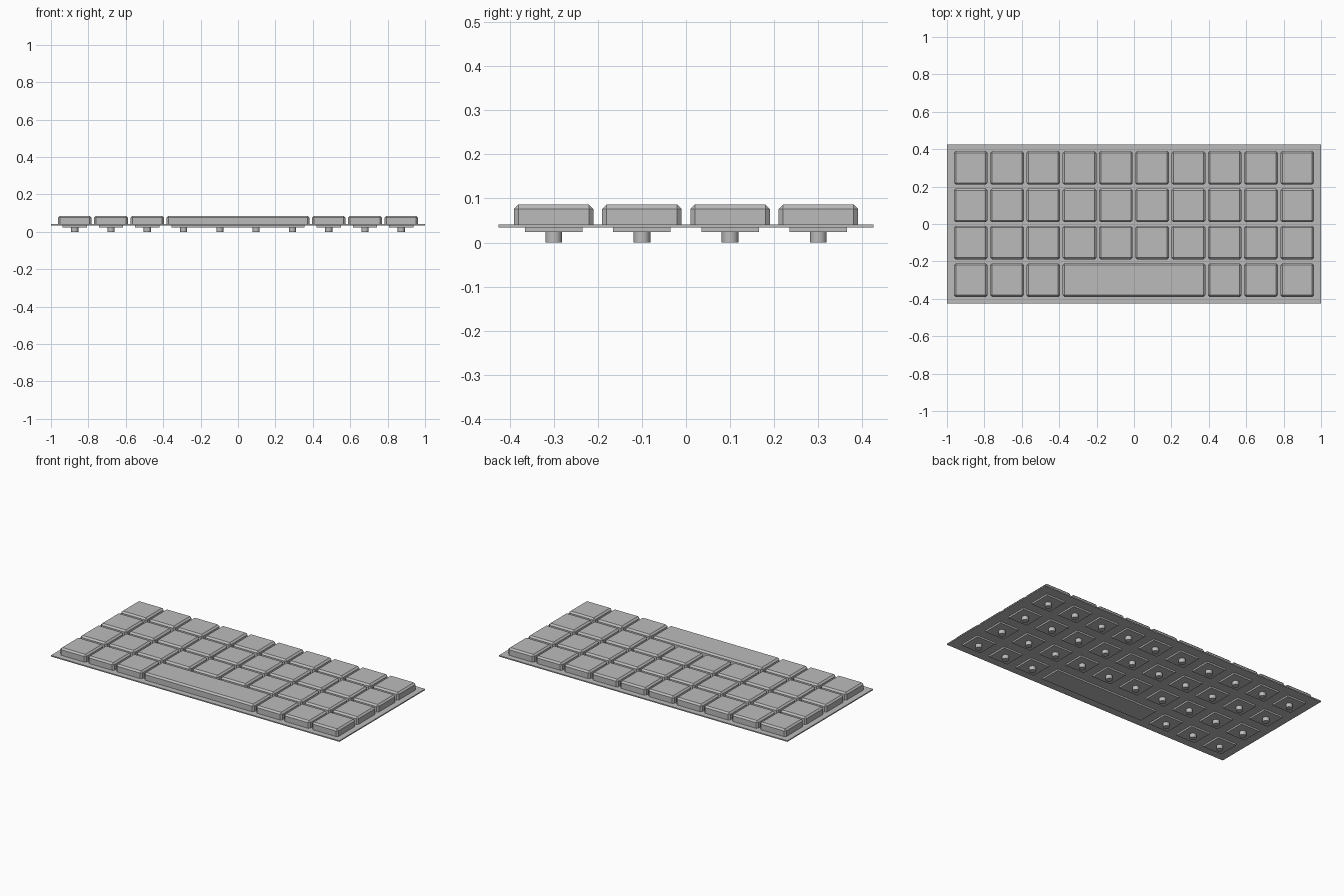
import bpy, bmesh
from mathutils import Matrix, Vector

cube = bpy.data.objects.get("Cube")
if cube:
    bpy.data.objects.remove(cube, do_unlink=True)

rubber = bpy.data.materials.new("grey_rubber")
rubber.use_nodes = True
GREY = (0.5, 0.5, 0.5, 1)
rubber.diffuse_color = GREY
rubber.node_tree.nodes["Principled BSDF"].inputs["Base Color"].default_value = GREY

PITCH_X, PITCH_Y = 0.194, 0.2
KEY, PAD, CHAMFER = 0.18, 0.13, 0.01
Z_PAD, Z_SHEET, Z_KEY, Z_TOP = 0.024, 0.034, 0.041, 0.086


def finish(name, bm):
    mesh = bpy.data.meshes.new(name)
    bm.to_mesh(mesh)
    bm.free()
    mesh.materials.append(rubber)
    obj = bpy.data.objects.new(name, mesh)
    bpy.context.collection.objects.link(obj)
    return obj


def block(name, x, y, width, depth, z0, z1, chamfer=0):
    """Box between two heights, optionally chamfered on all but the bottom edges."""
    bm = bmesh.new()
    bmesh.ops.create_cube(bm, size=1)
    bmesh.ops.scale(bm, vec=(width, depth, z1 - z0), verts=bm.verts)
    bmesh.ops.translate(bm, vec=(x, y, (z0 + z1) / 2), verts=bm.verts)
    if chamfer:
        edges = [e for e in bm.edges if max(v.co.z for v in e.verts) > z1 - 1e-4]
        bmesh.ops.bevel(bm, geom=edges, offset=chamfer, segments=1,
                        profile=0.5, affect='EDGES')
    return finish(name, bm)


def post(name, x, y):
    """Round contact post under a key."""
    bm = bmesh.new()
    bmesh.ops.create_cone(bm, cap_ends=True, segments=24, radius1=0.019,
                          radius2=0.019, depth=Z_PAD,
                          matrix=Matrix.Translation(Vector((x, y, Z_PAD / 2))))
    for face in bm.faces:
        face.smooth = len(face.verts) == 4
    for edge in bm.edges:
        edge.smooth = all(f.smooth for f in edge.link_faces)
    finish(name, bm)


# Thin carrier sheet
block("sheet", 0, 0, 2, 0.85, Z_SHEET, Z_KEY)

# Grid of square keys, each with a pad and a post beneath
for row in range(4):
    y = (row - 1.5) * PITCH_Y
    for col in range(10):
        if row == 0 and 3 <= col <= 6:
            continue
        x = (col - 4.5) * PITCH_X
        tag = f"{row + 1}_{col + 1}"
        block("key_" + tag, x, y, KEY, KEY, Z_KEY, Z_TOP, CHAMFER)
        block("pad_" + tag, x, y, PAD, PAD, Z_PAD, Z_SHEET)
        post("post_" + tag, x, y)

# Wide key in the front row spanning four columns
front_y, span = -1.5 * PITCH_Y, 3 * PITCH_X
block("wide_key", 0, front_y, span + KEY, KEY, Z_KEY, Z_TOP, CHAMFER)
block("wide_pad", 0, front_y, span + PAD, PAD, Z_PAD, Z_SHEET)
